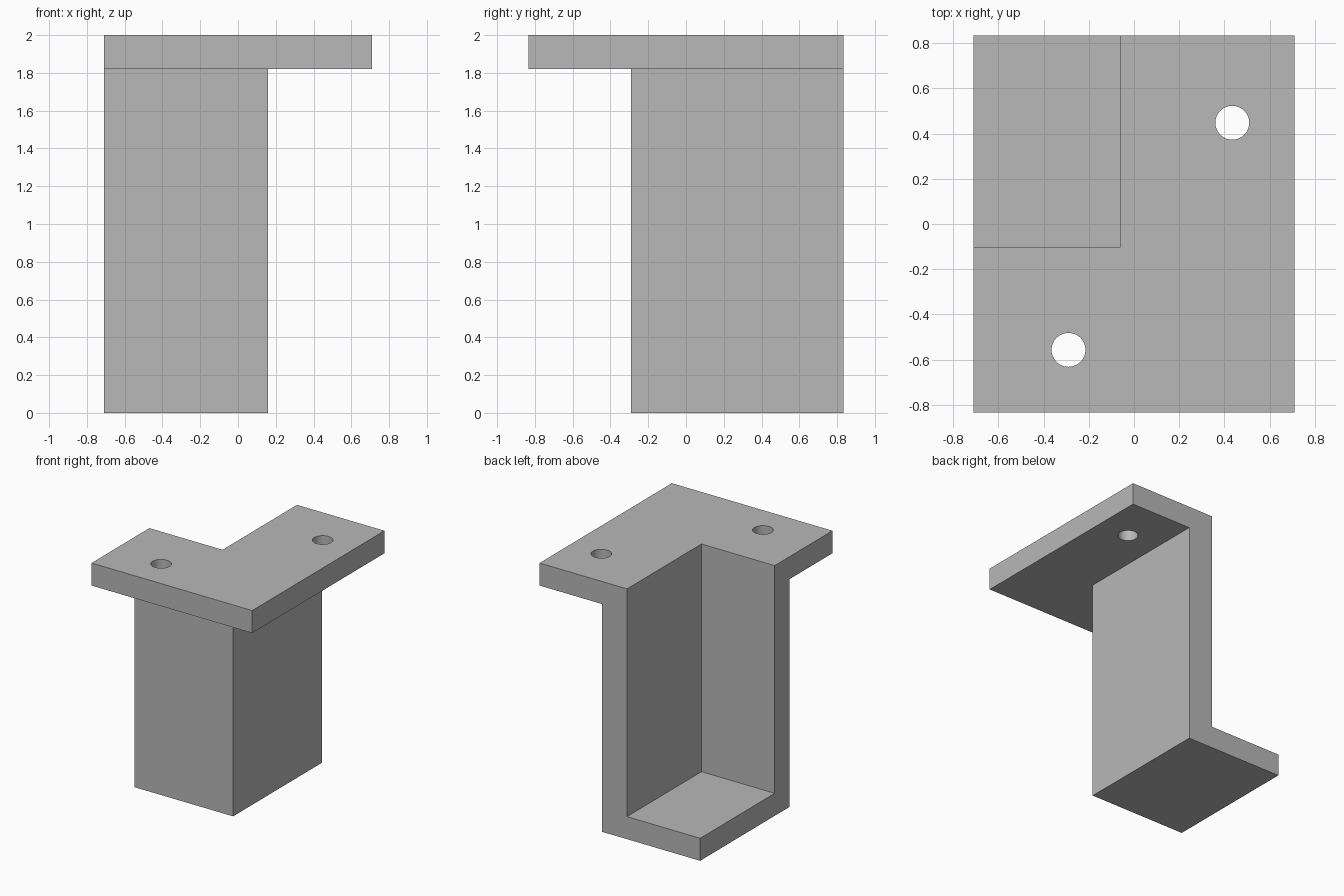
import bpy

if "Cube" in bpy.data.objects:
    bpy.data.objects.remove(bpy.data.objects["Cube"], do_unlink=True)

# Overall extents and shared dimensions
X, Y, TOP = 0.71, 0.835, 2.0
THICK = 0.18
BODY_X, BODY_Y = 0.16, -0.29
POCKET_X, POCKET_Y = -0.063, -0.105
HOLES = [(0.435, 0.448), (-0.29, -0.557)]
HOLE_RADIUS = 0.075

grey = bpy.data.materials.new("plain_grey")
grey.use_nodes = True
colour = (0.48, 0.48, 0.48, 1)
grey.diffuse_color = colour
grey.node_tree.nodes["Principled BSDF"].inputs["Base Color"].default_value = colour


def box(name, low, high):
    centre = [(a + b) / 2 for a, b in zip(low, high)]
    bpy.ops.mesh.primitive_cube_add(size=1, location=centre)
    ob = bpy.context.object
    ob.name = name
    ob.scale = [b - a for a, b in zip(low, high)]
    bpy.ops.object.transform_apply(location=True, rotation=True, scale=True)
    ob.data.materials.append(grey)
    return ob


def combine(target, tool, operation):
    mod = target.modifiers.new(operation.lower(), "BOOLEAN")
    mod.operation = operation
    mod.solver = "EXACT"
    mod.object = tool
    bpy.context.view_layer.objects.active = target
    bpy.ops.object.modifier_apply(modifier=mod.name)
    bpy.data.objects.remove(tool, do_unlink=True)


# Mounting flange joined to the tall corner body
bracket = box("corner_bracket", (-X, -Y, TOP - THICK), (X, Y, TOP))
body = box("body", (-X, BODY_Y, 0), (BODY_X, Y, TOP - THICK / 2))
combine(bracket, body, "UNION")

# Pocket open at the top and on two sides, leaving two walls and a floor
pocket = box("pocket_cutter", (-X - 1, POCKET_Y, THICK), (POCKET_X, Y + 1, TOP + 1))
combine(bracket, pocket, "DIFFERENCE")

# Round screw holes through the flange
for x, y in HOLES:
    bpy.ops.mesh.primitive_cylinder_add(vertices=48, radius=HOLE_RADIUS, depth=1,
                                        location=(x, y, TOP))
    cutter = bpy.context.object
    cutter.data.materials.append(grey)
    combine(bracket, cutter, "DIFFERENCE")

# Smooth hole walls, crisp corners
bpy.ops.object.select_all(action="DESELECT")
bracket.select_set(True)
bpy.context.view_layer.objects.active = bracket
bpy.ops.object.shade_smooth_by_angle()
